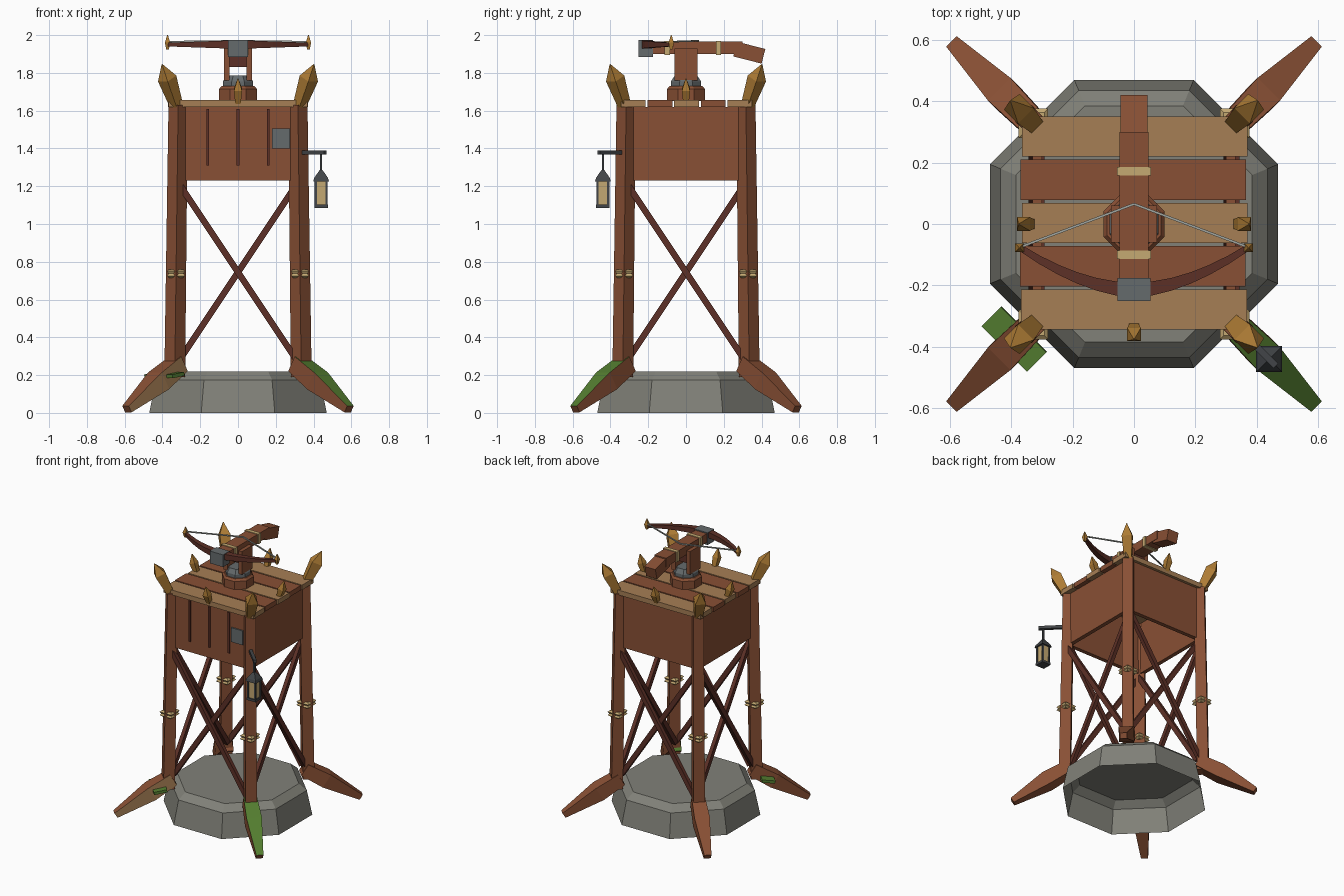
import bpy, bmesh, math
from mathutils import Vector, Matrix

old = bpy.data.objects.get("Cube")
if old:
    bpy.data.objects.remove(old, do_unlink=True)


def material(name, r, g, b):
    m = bpy.data.materials.new(name)
    m.use_nodes = True
    m.diffuse_color = (r, g, b, 1)
    bsdf = next(n for n in m.node_tree.nodes if n.type == 'BSDF_PRINCIPLED')
    bsdf.inputs["Base Color"].default_value = (r, g, b, 1)
    bsdf.inputs["Roughness"].default_value = 0.9
    return m


BROWN = material("red_brown_wood", .25, .08, .035)
DARK = material("dark_wood", .11, .03, .02)
TAN = material("tan_wood", .38, .21, .09)
STONE = material("grey_stone", .22, .22, .19)
IRON = material("dark_iron", .055, .06, .065)
STEEL = material("steel", .13, .145, .15)
GOLD = material("gold", .42, .2, .035)
CREAM = material("cream_rope", .56, .4, .17)
MOSS = material("moss_green", .09, .21, .03)
STRING = material("bowstring", .36, .38, .35)


def finish(name, bm, mat):
    bmesh.ops.recalc_face_normals(bm, faces=bm.faces)
    me = bpy.data.meshes.new(name)
    bm.to_mesh(me)
    bm.free()
    me.materials.append(mat)
    ob = bpy.data.objects.new(name, me)
    bpy.context.collection.objects.link(ob)
    return ob


def box(name, centre, size, mat, rot=(0, 0, 0)):
    bm = bmesh.new()
    bmesh.ops.create_cube(bm, size=1, matrix=Matrix.Diagonal((*size, 1)))
    ob = finish(name, bm, mat)
    ob.location, ob.rotation_euler = centre, rot
    return ob


def beam(name, stations, mat, sides=4, bottom=True):
    """Loft regular rings through (x, y, z, half_width, half_height) stations."""
    pts = [Vector(s[:3]) for s in stations]
    d = (pts[-1] - pts[0]).normalized()
    u = d.cross(Vector((0, 0, 1)))
    u = u.normalized() if u.length > 1e-4 else Vector((1, 0, 0))
    v = u.cross(d)
    bm = bmesh.new()
    k = 1 / math.cos(math.pi / sides)
    rings = []
    for p, s in zip(pts, stations):
        angles = [math.tau * (i + .5) / sides for i in range(sides)]
        rings.append([bm.verts.new(p + u * math.cos(a) * s[3] * k + v * math.sin(a) * s[4] * k)
                      for a in angles])
    for a, b in zip(rings, rings[1:]):
        for i in range(sides):
            j = (i + 1) % sides
            bm.faces.new((a[i], a[j], b[j], b[i]))
    if bottom:
        bm.faces.new(rings[0])
    bm.faces.new(rings[-1])
    return finish(name, bm, mat)


def column(name, x, y, profile, mat, sides=4, bottom=True):
    return beam(name, [(x, y, z, r, r) for r, z in profile], mat, sides, bottom)


def paint(ob, mat, rule):
    ob.data.materials.append(mat)
    for f in ob.data.polygons:
        if rule(f.normal):
            f.material_index = 1


# Hollow stone footing
column("stone_base", 0, 0, [(.47, 0), (.435, .175), (.385, .22)], STONE, 8, False)

# Corner legs with splayed feet, rope lashings and gold spikes
for sx, fx in ((-1, "right"), (1, "left")):
    for sy, fy in ((-1, "front"), (1, "back")):
        tag = f"{fy}_{fx}"

        def diag(r, z, w, h=None):
            return (sx * r, sy * r, z, w, h or w)

        beam("leg_" + tag, [diag(.335, .19, .039), diag(.317, 1.63, .036)], BROWN)
        foot = beam("foot_" + tag, [diag(.315, .26, .045), diag(.42, .17, .052),
                                    diag(.588, .02, .024, .02)], BROWN)
        if sy < 0 and sx > 0:
            paint(foot, MOSS, lambda n: n.z > .4)
        elif sy < 0:
            paint(foot, TAN, lambda n: n.x - n.y > 1.1)
        rope = [diag(.328, z, w) for z, w in
                ((.715, .036), (.725, .048), (.737, .04), (.75, .048), (.76, .036))]
        beam("rope_" + tag, rope, CREAM)
        beam("spike_" + tag, [diag(.32, 1.61, .024), diag(.375, 1.77, .036),
                              diag(.402, 1.845, .002)], GOLD)

# Moss slab on one foot
box("moss_slab", (-.39, -.375, .2), (.21, .09, .02), MOSS, (.15, 0, -math.pi / 4))

# Four sides: wall panel, crossed braces, small spike
for i, side in enumerate(("front", "left", "back", "right")):
    turn = Matrix.Rotation(i * math.pi / 2, 4, 'Z')

    def at(x, y, z):
        return tuple(turn @ Vector((x, y, z)))

    box("wall_" + side, at(0, -.315, 1.425), (.62, .03, .39), BROWN, (0, 0, i * math.pi / 2))
    for s in (-1, 1):
        y = -.318 + s * .012
        beam(f"brace_{side}_{'a' if s < 0 else 'b'}",
             [(*at(-s * .31, y, .28), .014, .017), (*at(s * .31, y, 1.21), .014, .017)], DARK)
    beam("small_spike_" + side, [(*at(0, -.335, 1.64), .014, .014),
                                 (*at(0, -.36, 1.71), .022, .022),
                                 (*at(0, -.375, 1.77), .002, .002)], GOLD)

# Front battens and patch plate
for x in (-.16, 0, .16):
    box("front_batten", (x, -.333, 1.46), (.015, .012, .3), DARK)
box("front_plate", (.228, -.334, 1.453), (.095, .012, .105), STEEL)

# Deck planks in alternating woods
for i in range(5):
    shift = (0, -.004, .003, -.002, .002)[i]
    box("deck_plank", (shift, (i - 2) * .141 + .003, 1.638), (.735, .131, .036),
        BROWN if i % 2 else TAN)

# Turntable and fork
column("turntable", 0, 0, [(.1, 1.65), (.1, 1.715), (.088, 1.73)], BROWN, 8)
column("turntable_ring", 0, 0, [(.08, 1.725), (.08, 1.755), (.06, 1.785)], STEEL, 8)
for s in (-1, 1):
    box("fork_cheek", (s * .06, 0, 1.845), (.03, .12, .17), BROWN)
box("fork_block", (0, 0, 1.865), (.1, .09, .07), DARK)

# Crossbow stock, butt, head and bindings
box("stock", (0, .05, 1.933), (.095, .5, .065), BROWN)
box("stock_butt", (0, .335, 1.907), (.088, .155, .08), BROWN, (-.25, 0, 0))
box("stock_head", (0, -.213, 1.928), (.108, .075, .09), STEEL)
for y in (-.1, .172):
    box("stock_binding", (0, y, 1.933), (.112, .028, .074), CREAM)

# Curved bow limb, tips and string
limb = []
for i in range(13):
    t = i / 6 - 1
    limb.append((t * .37, -.215 + .137 * abs(t) ** 1.8, 1.95,
                 .025 - .013 * abs(t), .023 - .013 * abs(t)))
beam("bow_limb", limb, DARK)
for s in (-1, 1):
    column("bow_tip", s * .373, -.078, [(.007, 1.925), (.014, 1.96), (.002, 2)], GOLD)
    beam("bowstring", [(s * .37, -.075, 1.965, .004, .004),
                       (0, .065, 1.97, .004, .004)], STRING)

# Hanging lantern
L = .44
beam("lantern_arm", [(.33, -.33, 1.378, .011, .011), (.462, -.462, 1.378, .011, .011)], IRON)
column("lantern_hook", L, -L, [(.006, 1.27), (.006, 1.375)], IRON)
column("lantern_roof", L, -L, [(.042, 1.225), (.036, 1.245), (.008, 1.285)], IRON)
column("lantern_glow", L, -L, [(.027, 1.1), (.029, 1.228)], CREAM)
column("lantern_base", L, -L, [(.036, 1.085), (.036, 1.102)], IRON)
for sx in (-1, 1):
    for sy in (-1, 1):
        column("lantern_post", L + sx * .028, -L + sy * .028, [(.006, 1.095), (.006, 1.23)], IRON)
